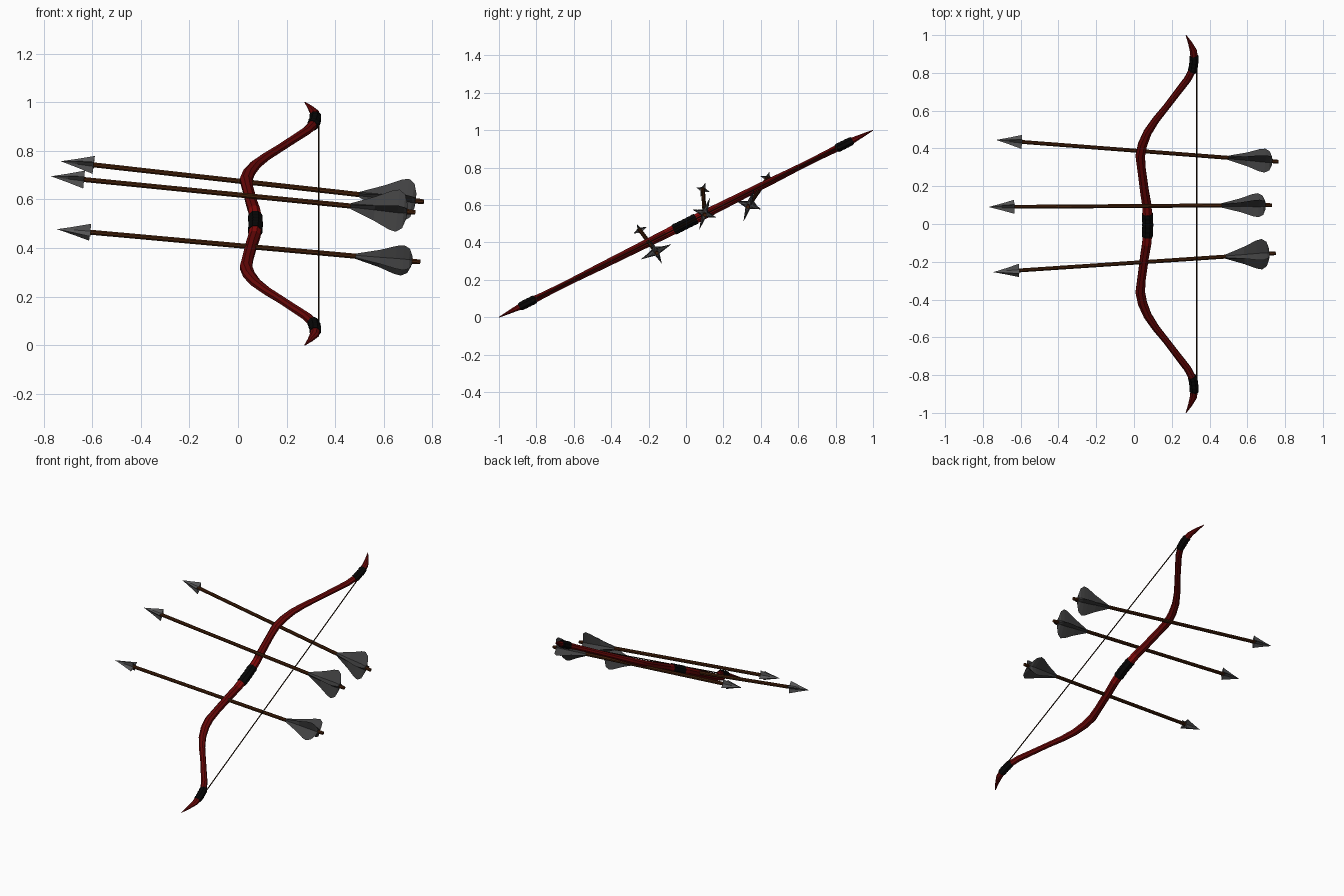
import bpy, bmesh, math
from mathutils import Vector

if "Cube" in bpy.data.objects:
    bpy.data.objects.remove(bpy.data.objects["Cube"])


def material(name, rgb):
    m = bpy.data.materials.new(name)
    m.diffuse_color = (*rgb, 1)
    m.use_nodes = True
    m.node_tree.nodes["Principled BSDF"].inputs["Base Color"].default_value = m.diffuse_color
    return m


RED = material("dark red wood", (0.13, 0.002, 0.002))
BRIGHT = material("bright red band", (0.24, 0.003, 0.003))
BLACK = material("black wrap", (0.002, 0.002, 0.002))
CORD = material("dark brown cord", (0.02, 0.007, 0.002))
BROWN = material("brown shaft", (0.055, 0.014, 0.003))
FEATHER = material("dark grey feather", (0.052, 0.052, 0.053))
STEEL = material("grey steel", (0.09, 0.09, 0.092))


def loft(name, rings, mat):
    """Skin a list of point rings; a one-point ring closes to a tip."""
    bm = bmesh.new()
    vs = [[bm.verts.new(p) for p in r] for r in rings]
    n = max(len(r) for r in rings)
    for a, b in zip(vs, vs[1:]):
        for i in range(n):
            j = (i + 1) % n
            if len(a) == 1:
                bm.faces.new((a[0], b[j], b[i]))
            elif len(b) == 1:
                bm.faces.new((a[i], a[j], b[0]))
            else:
                bm.faces.new((a[i], a[j], b[j], b[i]))
    for r in (vs[0], vs[-1]):
        if len(r) > 2:
            bm.faces.new(r)
    bmesh.ops.recalc_face_normals(bm, faces=bm.faces[:])
    me = bpy.data.meshes.new(name)
    bm.to_mesh(me)
    bm.free()
    me.materials.append(mat)
    ob = bpy.data.objects.new(name, me)
    bpy.context.collection.objects.link(ob)
    return ob


def ellipse(c, u, v, ru, rv, n=8):
    return [c + u * ru * math.cos(2 * math.pi * (i + .5) / n)
            + v * rv * math.sin(2 * math.pi * (i + .5) / n) for i in range(n)]


# Bow: half profile (x, y, in-plane radius, thickness radius), mirrored in y
NORMAL = Vector((0, -1, 2)).normalized()
half = [(.073, 0, .027, .026), (.071, .055, .027, .027), (.067, .105, .026, .026),
        (.056, .17, .025, .025), (.040, .29, .024, .023), (.033, .36, .027, .022),
        (.045, .42, .026, .021), (.072, .485, .023, .020), (.115, .55, .020, .018),
        (.170, .618, .018, .017), (.225, .69, .019, .017), (.283, .765, .020, .018),
        (.312, .82, .021, .021), (.319, .87, .021, .021), (.315, .915, .020, .014),
        (.296, .96, .011, .008), (.275, 1.0, .002, .002)]
profile = [(x, -y, a, b) for x, y, a, b in half[:0:-1]] + half


def in_plane(x, y):
    return Vector((x, y, .5 + .5 * y))


def limb_at(y):
    """Bow centre and radii at a given y."""
    for p, q in zip(profile, profile[1:]):
        if p[1] <= y <= q[1]:
            t = (y - p[1]) / (q[1] - p[1])
            return [a + (b - a) * t for a, b in zip(p, q)]


def tube(name, stations, mat):
    pts = [in_plane(s[0], s[1]) for s in stations]
    rings = []
    for i, (p, s) in enumerate(zip(pts, stations)):
        tan = (pts[min(i + 1, len(pts) - 1)] - pts[max(i - 1, 0)]).normalized()
        rings.append(ellipse(p, tan.cross(NORMAL), NORMAL, s[2], s[3]))
    return loft(name, rings, mat)


# Limbs, with a brighter red band on each side of the grip
bow = tube("bow_limbs", profile, RED)
bow.data.materials.append(BRIGHT)
for f in bow.data.polygons:
    if .05 < abs(f.center.y) < .105:
        f.material_index = 1


# Wraps: ridged bands around the grip and both limb ends
def wrap(name, y0, y1, bands):
    st = []
    for k in range(bands * 2 + 1):
        x, y, a, b = limb_at(y0 + (y1 - y0) * k / (bands * 2))
        g = .005 if k % 2 else .003
        st.append((x, y, a + g, b + g))
    tube(name, st, BLACK)


wrap("grip_wrap", -.065, .055, 5)
wrap("upper_wrap", .81, .89, 4)
wrap("lower_wrap", -.89, -.81, 4)

# Bowstring
tube("bowstring", [(.332, -.87, .0035, .0035), (.332, .87, .0035, .0035)], CORD)


# Arrows: round shaft, four-bladed head, four-vaned fletching
def arrow(tag, tip, tail, roll, vane_steep, vane_flat):
    tip, tail = Vector(tip), Vector(tail)
    d = (tail - tip).normalized()
    length = (tail - tip).length
    u = Vector((0, 0, 1)).cross(d).normalized()
    v = d.cross(u)
    roll = math.radians(roll)
    steep = u * math.cos(roll) + v * math.sin(roll)
    flat = u * math.sin(roll) - v * math.cos(roll)

    def star(dist, hs, hf, core):
        c = tip + d * dist
        ring = []
        for ss, sf in ((1, 0), (0, 1), (-1, 0), (0, -1)):
            arm = steep * ss + flat * sf
            nxt = steep * -sf + flat * ss
            ring.append(c + steep * ss * hs + flat * sf * hf)
            ring.append(c + (arm + nxt).normalized() * core)
        return ring

    loft(tag + "_shaft", [ellipse(tip + d * t, u, v, r, r)
                          for t, r in ((.10, .011), (length - .02, .0115), (length, .010))], BROWN)
    loft(tag + "_head", [[tip], star(.07, .019, .019, .010), star(.137, .039, .039, .014),
                         [tip + d * .115]], STEEL)
    start = length - .268
    rings = [star(start + t, max(vane_steep * k, .012), max(vane_flat * k, .012), core)
             for t, k, core in ((0, .08, .011), (.10, .57, .014), (.165, .92, .018),
                                (.195, 1, .019), (.220, .80, .018), (.233, .35, .014))]
    loft(tag + "_fletching", rings + [[tip + d * (start + .235)]], FEATHER)


arrow("upper_arrow", (-.73, .445, .757), (.765, .33, .590), 71.6, .092, .067)
arrow("middle_arrow", (-.77, .09, .695), (.73, .10, .546), 71.6, .092, .067)
arrow("lower_arrow", (-.745, -.255, .477), (.75, -.155, .342), 116.6, .07, .09)
